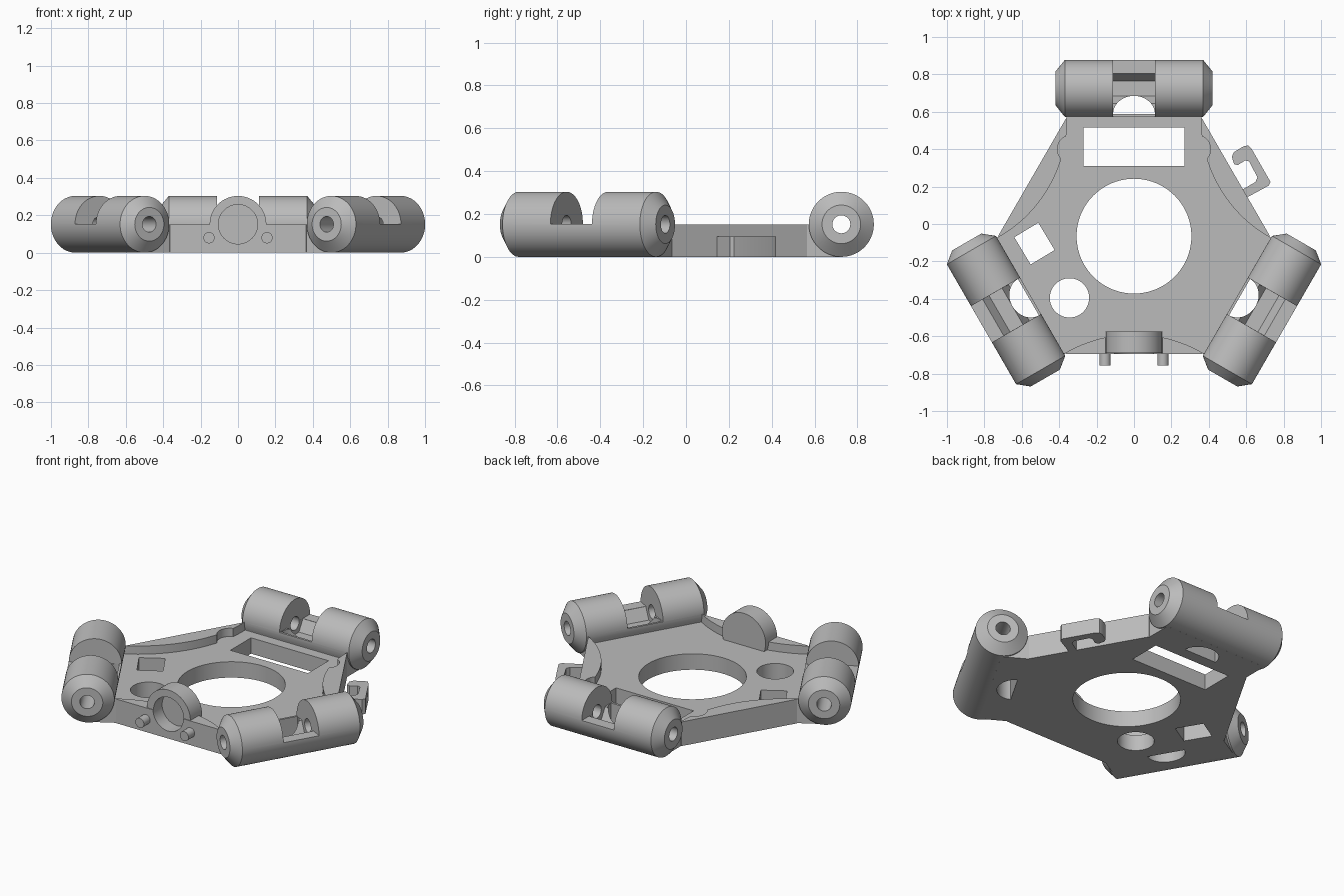
import bpy, bmesh
from math import sin, cos, pi, radians
from mathutils import Matrix

if "Cube" in bpy.data.objects:
    bpy.data.objects.remove(bpy.data.objects["Cube"], do_unlink=True)

grey = bpy.data.materials.new("plain grey")
grey.use_nodes = True
grey.diffuse_color = (0.5, 0.5, 0.5, 1)
grey.node_tree.nodes["Principled BSDF"].inputs["Base Color"].default_value = (0.5, 0.5, 0.5, 1)

AXIS_Z = 0.152      # height of plate rim and of the barrel axes
BARREL_Y = 0.79     # barrel axis distance from the plate centre
FLOOR = 0.10        # recessed plate floor
CENTRE = Matrix.Translation((0, -0.065, 0))
ALONG_X = Matrix.Rotation(pi / 2, 4, 'Y')
ALONG_Y = Matrix.Rotation(-pi / 2, 4, 'X')
move = Matrix.Translation


def ring(r, n=64, start=0.0):
    return [(r * cos(start + 2 * pi * i / n), r * sin(start + 2 * pi * i / n)) for i in range(n)]


def rect(x0, x1, y0, y1):
    return [(x0, y0), (x1, y0), (x1, y1), (x0, y1)]


def loft(name, sections, matrix=Matrix()):
    """Closed solid through (outline, height) sections."""
    bm = bmesh.new()
    loops = [[bm.verts.new((x, y, z)) for x, y in pts] for pts, z in sections]
    bm.faces.new(loops[0][::-1])
    bm.faces.new(loops[-1])
    n = len(loops[0])
    for a, b in zip(loops, loops[1:]):
        for i in range(n):
            j = (i + 1) % n
            bm.faces.new((a[i], a[j], b[j], b[i]))
    bmesh.ops.recalc_face_normals(bm, faces=bm.faces)
    bm.transform(matrix)
    mesh = bpy.data.meshes.new(name)
    bm.to_mesh(mesh)
    bm.free()
    mesh.materials.append(grey)
    ob = bpy.data.objects.new(name, mesh)
    bpy.context.collection.objects.link(ob)
    return ob


def prism(name, pts, z0, z1, matrix=Matrix()):
    return loft(name, [(pts, z0), (pts, z1)], matrix)


def combine(target, tool, operation):
    mod = target.modifiers.new("combine", 'BOOLEAN')
    mod.operation, mod.solver, mod.object = operation, 'EXACT', tool
    bpy.context.view_layer.objects.active = target
    bpy.ops.object.modifier_apply(modifier=mod.name)
    bpy.data.objects.remove(tool, do_unlink=True)


def cut(tool):
    combine(plate, tool, 'DIFFERENCE')


def add(tool):
    combine(plate, tool, 'UNION')


sides = [CENTRE @ Matrix.Rotation(k * 2 * pi / 3, 4, 'Z') for k in range(3)]

# Hexagonal plate with shelves reaching under the three barrels
plate = prism("effector_plate", ring(0.727, 6), 0, AXIS_Z, CENTRE)
for side in sides:
    add(prism("shelf", rect(-0.36, 0.36, 0.5, BARREL_Y), 0, AXIS_Z, side))

# Recess in the top, leaving a curved rim on the three open edges
recess = prism("recess", ring(0.747, 6), FLOOR, 0.4, CENTRE)
for side in sides:
    combine(recess, prism("rim", ring(0.73, 128), 0, 0.5, side @ move((0, -1.255, 0))), 'DIFFERENCE')
cut(recess)
for x in (-0.335, 0.335):
    cut(prism("rim_notch", ring(0.075, 32), FLOOR, 0.4, move((x, 0.40, 0))))

# Barrels with tapered ends, and the round cup on the front edge
for side in sides:
    axis = side @ move((0, BARREL_Y, AXIS_Z)) @ ALONG_X
    add(loft("barrel", [(ring(0.09), -0.42), (ring(0.1518), -0.37),
                        (ring(0.1518), 0.37), (ring(0.09), 0.42)], axis))
cup_axis = move((0, -0.69, AXIS_Z)) @ ALONG_Y
add(prism("cup", ring(0.1515), 0, 0.115, cup_axis))
cut(prism("cup_bore", ring(0.105), -0.05, 0.085, cup_axis))

# Joint gap, bore, hexagonal trap and half-round opening in each barrel
for side in sides:
    axis = side @ move((0, BARREL_Y, AXIS_Z)) @ ALONG_X
    cut(prism("gap", rect(-0.112, 0.112, 0.55, 1.1), AXIS_Z + 0.001, 0.5, side))
    cut(prism("bore", ring(0.042, 32), -0.6, 0.6, axis))
    cut(prism("trap", ring(0.08, 6, pi / 6), -0.1115, 0.1115, axis))
    half_round = [(0.112 * cos(pi * i / 32), 0.652 + 0.098 * sin(pi * i / 32)) for i in range(33)]
    cut(prism("half_round", half_round, -0.1, 0.5, side))

# Openings through the plate
cut(prism("centre_hole", ring(0.307, 96), -0.1, 0.5, CENTRE))
cut(prism("slot", rect(-0.27, 0.27, 0.31, 0.515), -0.1, 0.5))
cut(prism("round_hole", ring(0.105), -0.1, 0.5, move((-0.345, -0.395, 0))))
cut(prism("square_hole", rect(-0.085, 0.085, -0.075, 0.075), -0.1, 0.5,
          move((-0.532, -0.105, 0)) @ Matrix.Rotation(radians(-59), 4, 'Z')))

# Two locating pins beside the cup
parts = [plate]
for name, x in (("right_pin", -0.155), ("left_pin", 0.155)):
    parts.append(prism(name, ring(0.03, 32), 0, 0.085, move((x, -0.757, 0.08)) @ ALONG_Y))

# Hooked cable clip on the left edge
hook = [(0.60, 0.14), (0.72, 0.205), (0.73, 0.225), (0.63, 0.40), (0.61, 0.42), (0.585, 0.415),
        (0.535, 0.385), (0.523, 0.36), (0.535, 0.32), (0.555, 0.315), (0.595, 0.34),
        (0.615, 0.335), (0.66, 0.25), (0.65, 0.225), (0.59, 0.19), (0.56, 0.17)]
parts.append(prism("cable_clip", hook, 0, 0.095))

# Smooth curved walls, crisp edges
bpy.ops.object.select_all(action='DESELECT')
for ob in parts:
    ob.select_set(True)
bpy.context.view_layer.objects.active = plate
bpy.ops.object.shade_smooth_by_angle(angle=radians(25))
